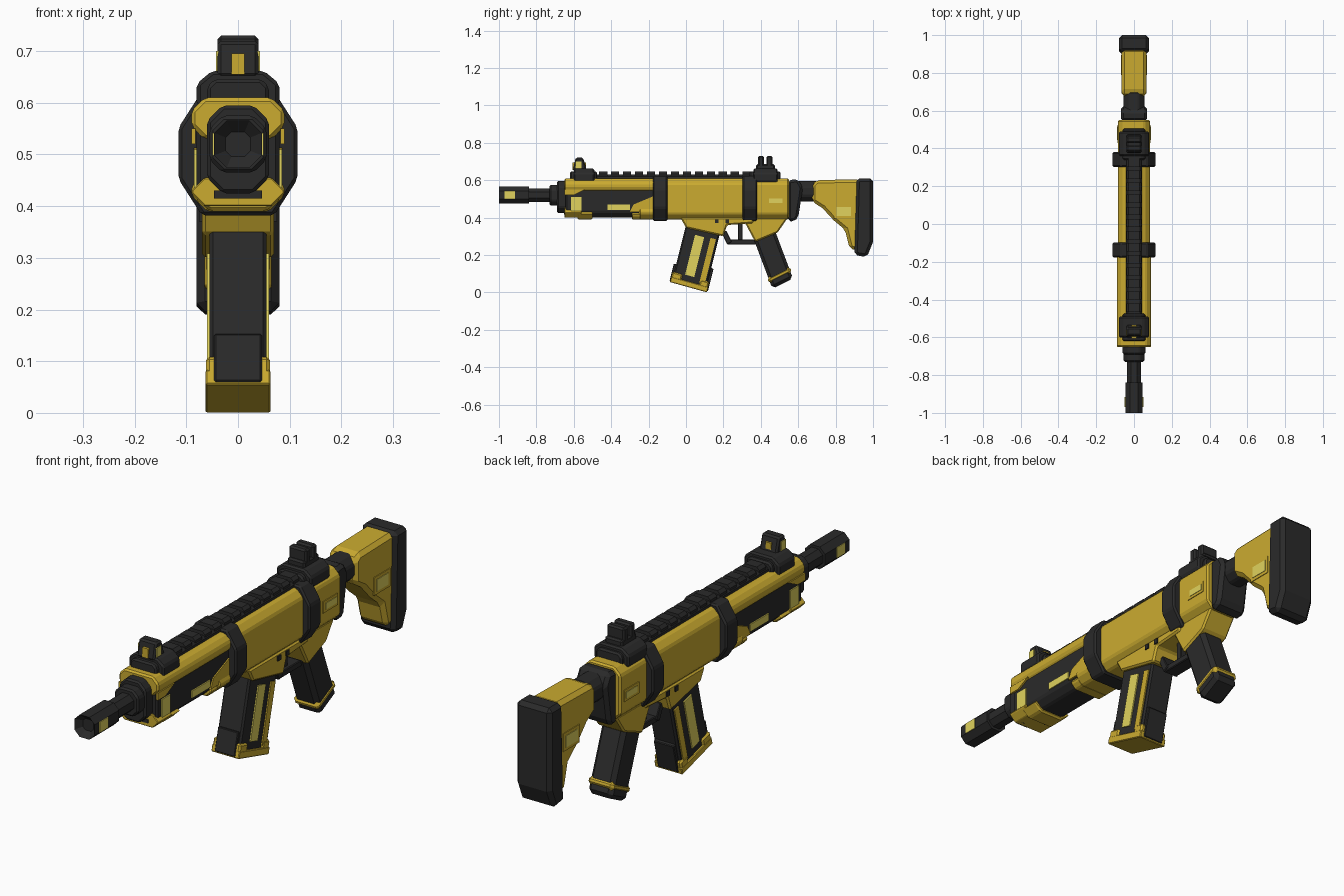
import bpy
import bmesh
from mathutils import Vector

cube = bpy.data.objects.get("Cube")
if cube:
    bpy.data.objects.remove(cube, do_unlink=True)


def material(name, red, green, blue):
    mat = bpy.data.materials.new(name)
    mat.use_nodes = True
    mat.diffuse_color = (red, green, blue, 1)
    mat.node_tree.nodes["Principled BSDF"].inputs["Base Color"].default_value = mat.diffuse_color
    return mat


YELLOW = material("mustard yellow", .6, .41, .03)
DARK = material("charcoal", .023, .023, .023)
PALE = material("pale yellow", .75, .65, .11)

# Shared heights and half widths
TOP, BOTTOM, BORE = .61, .39, .52
BODY, SHELL, SLIM, PAD = .085, .09, .065, .08
MAG, MUZZLE, SIGHT, BARREL = .055, .046, .04, .036
SOFT, FINE = .007, .003


def extrude(bm, profile, place, low, high):
    near = [bm.verts.new(place(point, low)) for point in profile]
    far = [bm.verts.new(place(point, high)) for point in profile]
    front = bm.faces.new(near)
    bm.faces.new(reversed(far))
    for i in range(len(profile)):
        bm.faces.new((near[i - 1], far[i - 1], far[i], near[i]))
    bmesh.ops.recalc_face_normals(bm, faces=bm.faces)
    return front


def across(point, x):
    return (x, point[0], point[1])


def along(point, y):
    return (point[0], y, point[1])


def finish(name, bm, mat, bevel):
    mesh = bpy.data.meshes.new(name)
    bm.to_mesh(mesh)
    bm.free()
    mesh.materials.append(mat)
    part = bpy.data.objects.new(name, mesh)
    bpy.context.collection.objects.link(part)
    if bevel:
        modifier = part.modifiers.new("soft edges", "BEVEL")
        modifier.width = bevel
        modifier.segments = 1


def slab(name, profile, half, mat, bevel=SOFT):
    """A side profile extruded evenly about the centre plane."""
    bm = bmesh.new()
    extrude(bm, profile, across, -half, half)
    finish(name, bm, mat, bevel)


def plates(name, profile, half, mat, thick=.005):
    """A thin plate on each flank."""
    bm = bmesh.new()
    for sign in (-1, 1):
        extrude(bm, profile, across, sign * (half - FINE), sign * (half + thick))
    finish(name, bm, mat, None)


def rect(y, z):
    return [(y[0], z[0]), (y[1], z[0]), (y[1], z[1]), (y[0], z[1])]


def octagon(half, z, cut, drop):
    """Box section with its four corners cut off."""
    flat = half - cut
    right = [(flat, z[0]), (half, z[0] + drop), (half, z[1] - drop), (flat, z[1])]
    return right + [(-x, height) for x, height in reversed(right)]


def sleeve(name, y, z, half, mat, cut=.03, drop=None, bevel=SOFT, bore=None):
    """An octagonal section swept along the length, with an optional hole in front."""
    bm = bmesh.new()
    front = extrude(bm, octagon(half, z, cut, drop or cut), along, *y)
    if bore:
        bmesh.ops.inset_region(bm, faces=[front], thickness=bore)
        bmesh.ops.translate(bm, verts=front.verts, vec=(0, bore, 0))
    finish(name, bm, mat, bevel)


def around(radius, centre=BORE):
    return (centre - radius, centre + radius)


def leaning(origin, width, length):
    """Return a function that makes patches in a slanted frame."""
    origin, width, length = Vector(origin), Vector(width), Vector(length)

    def patch(u, v):
        return [tuple(origin + width * a + length * b) for a, b in rect(u, v)]
    return patch


# Muzzle and barrel
sleeve("muzzle_brake", (-1, -.84), around(MUZZLE), MUZZLE, DARK, cut=.024, bevel=None, bore=.024)
sleeve("barrel", (-.85, -.68), around(BARREL), BARREL, DARK, cut=.02, bevel=None)
sleeve("barrel_collar", (-.73, -.68), around(MAG), MAG, DARK, cut=.025)
sleeve("barrel_nut", (-.69, -.63), around(BODY, .51), .06, DARK)
plates("muzzle_port", rect((-.97, -.915), around(.022)), MUZZLE, PALE, FINE)

# Handguard
GUARD_FRONT, GUARD_BACK = -.65, -.16
sleeve("handguard_core", (GUARD_FRONT + SOFT, GUARD_BACK), (.4, .6), PAD, DARK)
sleeve("handguard_top", (GUARD_FRONT, GUARD_BACK), (.53, TOP), SHELL, YELLOW, cut=.025)
sleeve("handguard_lip", (GUARD_FRONT, -.56), (.4, .455), SHELL, YELLOW, cut=.025)
sleeve("handguard_lip_tail", (-.58, -.5), (BOTTOM, .45), BODY, YELLOW)
slab("handguard_lip_slot", rect((GUARD_FRONT - FINE, -.6), (.415, .43)), MUZZLE, DARK, None)
sleeve("handguard_rear_wrap", (-.25, GUARD_BACK), (BOTTOM, .47), SHELL, YELLOW)
sleeve("handguard_rear_foot", (-.29, -.24), (BOTTOM, .44), PAD, YELLOW, cut=.02)
plates("handguard_front_cheek", [(GUARD_FRONT, .55), (GUARD_FRONT, .52), (-.6, .52), (-.54, .55)], BODY, YELLOW)
plates("handguard_rear_slant", [(-.3, .43), (GUARD_BACK, .43), (GUARD_BACK, .52), (-.28, .47)], PAD, YELLOW)
plates("handguard_front_light", rect((-.615, -.56), (.435, .51)), PAD, PALE)
plates("handguard_side_light", rect((-.42, -.3), (.44, .47)), PAD, PALE)

# Receiver
sleeve("receiver", (GUARD_BACK, .55), (BOTTOM, TOP), BODY, YELLOW)
plates("receiver_slot_frame", rect((.43, .525), around(.024, .49)), BODY, YELLOW, FINE)
plates("receiver_slot", rect((.445, .515), around(.013, .49)), BODY, PALE)
for name, start in (("front_band", -.177), ("rear_band", .302)):
    sleeve(name, (start, start + .078), (.382, .622), .115, DARK, cut=.045, drop=.07)

# Magazine well, grip mount and trigger
slab("magazine_well", [(-.03, .4), (0, .345), (.2, .3), (.22, .36), (.36, .37), (.36, .4)], .07, YELLOW)
slab("grip_mount", [(.3, .4), (.37, .27), (.49, .32), (.545, .4)], .062, YELLOW)
for name, centre in (("front_pin", .165), ("rear_pin", .22)):
    plates(name, rect(around(.01, centre), around(.01, .38)), .07, DARK)
slab("trigger_guard", rect((.22, .39), (.256, .282)), .03, DARK, FINE)
slab("trigger_guard_front", [(.19, .32), (.22, .256), (.245, .27), (.215, .33)], .035, DARK, FINE)
slab("trigger", rect((.277, .303), (.27, .38)), .015, DARK, FINE)

# Magazine, laid out in its own slanted frame
mag = leaning(origin=(0, .36), width=(.18, -.05), length=(-.075, -.3))
slab("magazine", mag((0, 1), (0, .98)), MAG, DARK)
slab("magazine_base", mag((-.05, 1.05), (.93, 1.025)), .063, YELLOW, FINE)
slab("magazine_front_corner", mag((-.05, .25), (.84, 1)), .062, YELLOW)
slab("magazine_rear_corner", mag((.78, 1.04), (.84, 1)), .062, YELLOW)
slab("magazine_front_spine", mag((-.07, .1), (.7, 1.01)), MUZZLE, DARK, FINE)
slab("magazine_rear_spine", mag((.9, 1.07), (.6, 1)), MUZZLE, DARK, FINE)
plates("magazine_light", mag((.32, .59), (.12, .83)), MAG, PALE)
plates("magazine_stripe", mag((.77, .93), (.1, .9)), MAG, YELLOW)

# Pistol grip, likewise slanted
grip = leaning(origin=(.36, .29), width=(.11, .055), length=(.1, -.265))
slab("grip", grip((0, 1), (-.1, 1.02)), MAG, DARK, bevel=.016)
slab("grip_band", grip((-.05, 1.05), (.79, .91)), .058, YELLOW, bevel=.012)

# Stock
slab("stock_plate", [(.545, .6), (.6, .605), (.625, .56), (.6, .4), (.58, .38), (.545, .38)], .07, DARK, bevel=.016)
sleeve("stock_tube", (.59, .7), around(MAG, .54), MAG, DARK)
slab("stock", [(.675, .58), (.7, .6), (.93, .605), (.93, .22), (.875, .235), (.85, .335), (.79, .385), (.73, .45),
               (.675, .485)], SLIM, YELLOW, bevel=.016)
plates("stock_frame", rect((.79, .895), around(.037, .433)), SLIM, YELLOW, FINE)
plates("stock_light", rect((.805, .882), around(.024, .433)), SLIM, PALE)
slab("butt_pad", [(.912, TOP), (1, TOP), (1, .27), (.967, .188), (.9, .2)], PAD, DARK, bevel=.016)

# Top rail with evenly spaced teeth
sleeve("rail_base", (-.6, .5), (.58, .63), .043, DARK, cut=.01, bevel=None)
for i in range(13):
    start = -.465 + i * .064
    sleeve(f"rail_tooth_{i + 1}", (start, start + .044), (.6, .645), SIGHT, DARK, cut=.012, bevel=None)

# Sights share the same stepped base
for name, start, end in (("front_sight", -.6, -.49), ("rear_sight", .36, .49)):
    sleeve(f"{name}_base", (start, end), (.57, .662), PAD, DARK, drop=.025)
    sleeve(f"{name}_foot", (start - .02, end + .015), (.58, .646), .06, DARK, cut=.015)
slab("front_sight_post", [(-.605, .65), (-.59, .72), (-.55, .72), (-.53, .65)], SIGHT, DARK)
plates("front_sight_light", rect((-.59, -.56), (.66, .7)), SIGHT, PALE, FINE)
slab("front_sight_window", rect((-.606, -.535), (.655, .695)), .013, YELLOW, None)
slab("rear_sight_block", rect((.375, .475), (.64, .685)), SIGHT, DARK)
for name, start in (("front", .385), ("rear", .43)):
    slab(f"rear_sight_{name}_prong", rect((start, start + .032), (.67, .73)), SIGHT, DARK)
